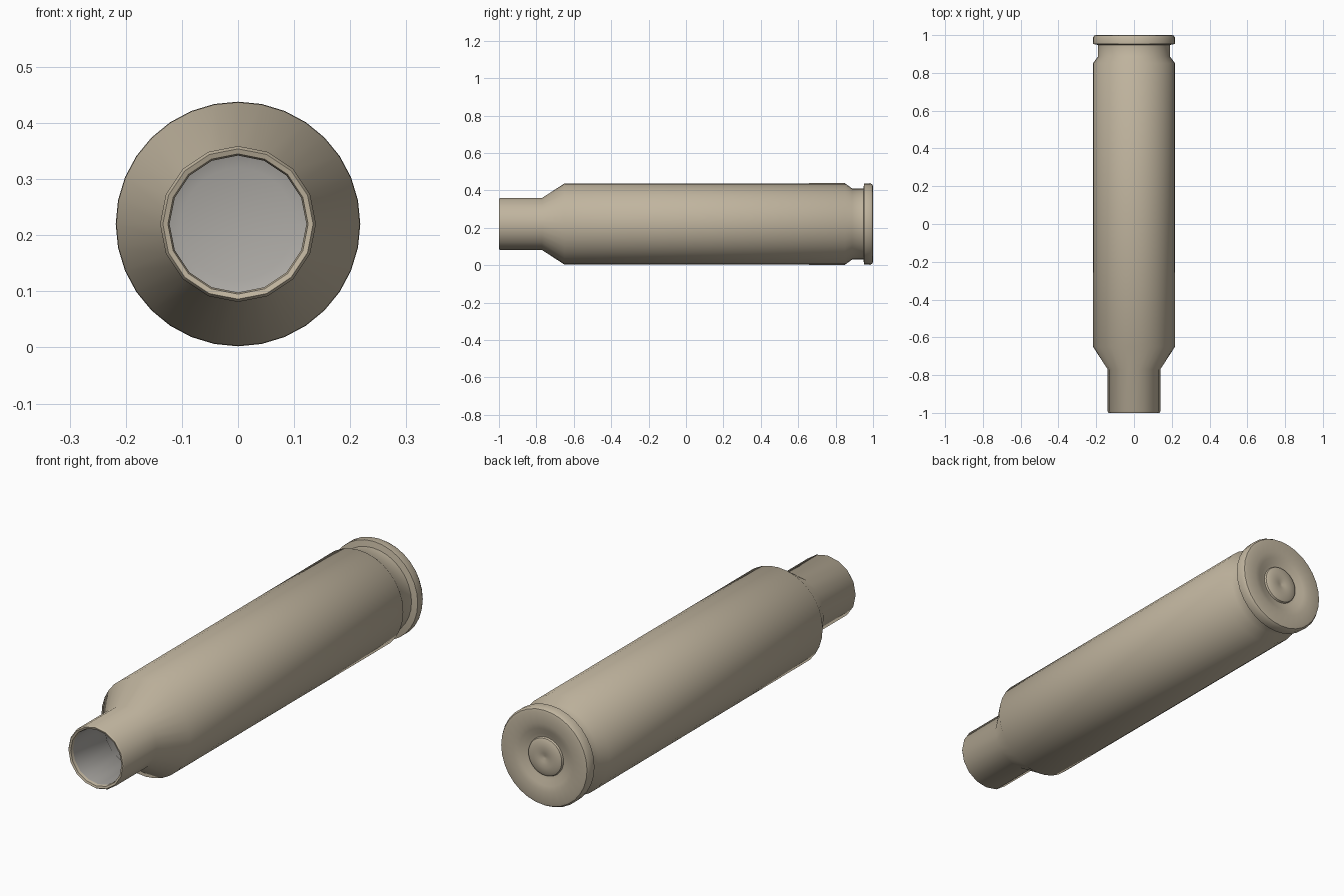
import bpy, bmesh, math

if "Cube" in bpy.data.objects:
    bpy.data.objects.remove(bpy.data.objects["Cube"])

SIDES = 32
CZ = 0.22


def material(name, rgb):
    m = bpy.data.materials.new(name)
    m.diffuse_color = (*rgb, 1)
    m.use_nodes = True
    m.node_tree.nodes["Principled BSDF"].inputs["Base Color"].default_value = m.diffuse_color
    return m


brass = material("dull brass", (0.53, 0.46, 0.345))
grey = material("inner grey", (0.42, 0.405, 0.38))


def lathe(name, profile, mat, coarse=lambda y: False, cap=False):
    """Spin (y, radius) points about the long axis; coarse rings look 16-sided."""
    bm = bmesh.new()
    rings = []
    for y, r in profile:
        ring = []
        for i in range(SIDES):
            a = 2 * math.pi * i / SIDES
            rr = r * math.cos(math.pi / 16) if coarse(y) and i % 2 else r
            ring.append(bm.verts.new((rr * math.sin(a), y, CZ + rr * math.cos(a))))
        rings.append(ring)
    for a, b in zip(rings, rings[1:]):
        for i in range(SIDES):
            j = (i + 1) % SIDES
            bm.faces.new((a[i], a[j], b[j], b[i]))
    if cap:
        bm.faces.new(rings[-1])
    bmesh.ops.recalc_face_normals(bm, faces=bm.faces)
    me = bpy.data.meshes.new(name)
    bm.to_mesh(me)
    bm.free()
    me.materials.append(mat)
    ob = bpy.data.objects.new(name, me)
    bpy.context.collection.objects.link(ob)
    bpy.ops.object.select_all(action='DESELECT')
    ob.select_set(True)
    bpy.context.view_layer.objects.active = ob
    bpy.ops.object.shade_smooth_by_angle(angle=math.radians(40))
    return ob


def neck(y):
    return y < -0.7


# Outer case: mouth lip, neck, shoulder, body, extractor groove, rim, head
lathe("case_shell", [
    (-0.985, 0.122), (-0.997, 0.125), (-1.0, 0.134), (-0.993, 0.139),
    (-0.77, 0.139), (-0.65, 0.217), (0.85, 0.218), (0.888, 0.19),
    (0.948, 0.19), (0.953, 0.217), (0.985, 0.218), (0.997, 0.211),
    (1.0, 0.2), (1.0, 0.15), (0.995, 0.125), (0.985, 0.1), (0.982, 0.085),
], brass, neck)

# Primer set in the head
lathe("primer", [
    (0.98, 0.086), (0.99, 0.082), (0.996, 0.07), (0.998, 0.045),
    (0.997, 0.02), (0.992, 0.006),
], brass, cap=True)

# Hollow inside wall, closed near the base
inner = lathe("inner_wall", [
    (-0.985, 0.122), (-0.76, 0.122), (-0.64, 0.2), (0.83, 0.2),
    (0.88, 0.16), (0.9, 0.1),
], grey, neck, cap=True)
inner.data.flip_normals()
